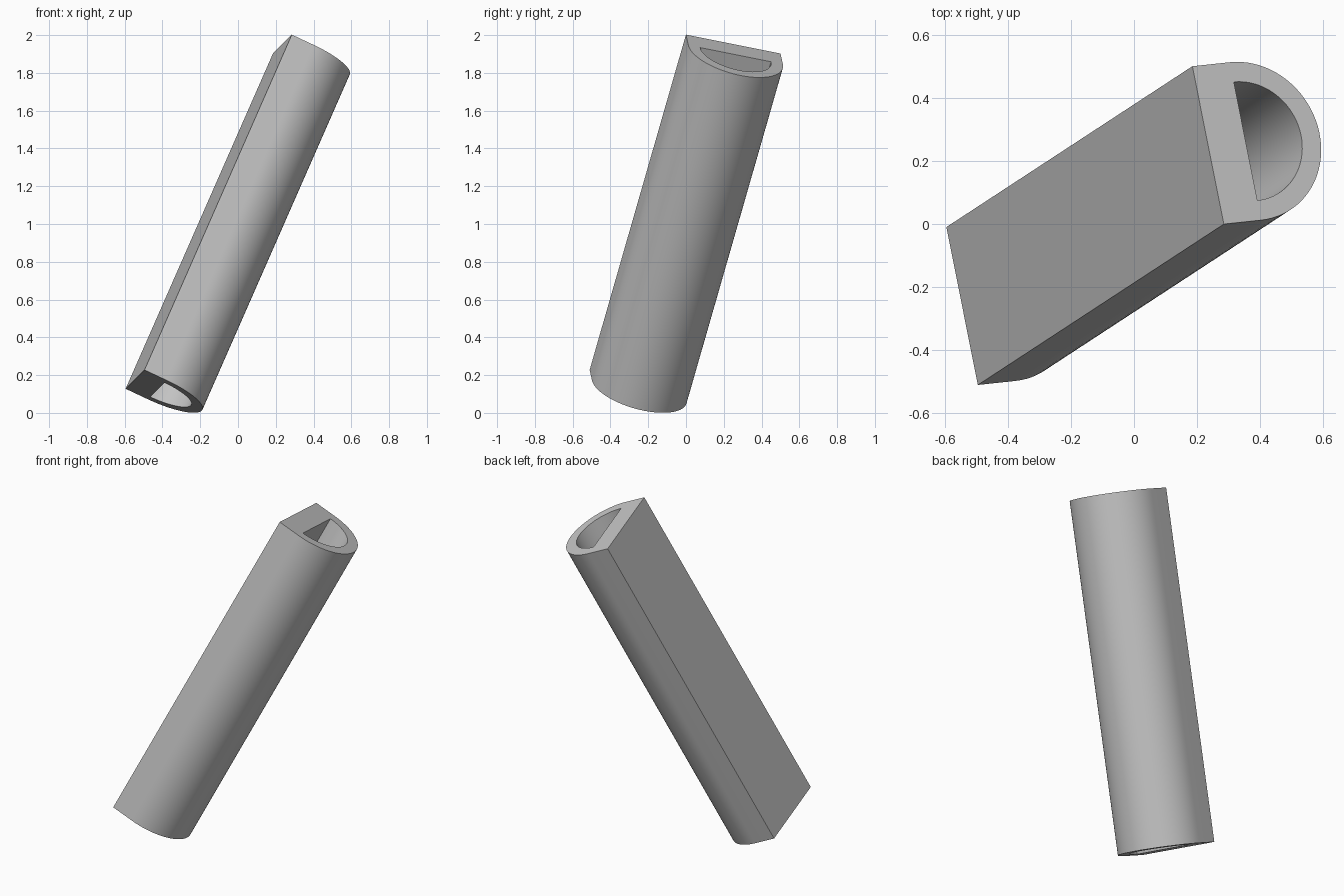
import bpy
import bmesh
import math
from mathutils import Vector, Matrix

cube = bpy.data.objects.get("Cube")
if cube:
    bpy.data.objects.remove(cube, do_unlink=True)

# Leaning frame: tube axis, width of the flat back, and bulge direction
axis = Vector((0.78, 0.51, 1.775))
length = axis.length
axis.normalize()
width = Vector((-0.10, 0.50, -0.10))
width = (width - axis * width.dot(axis)).normalized()
bulge = width.cross(axis)
base = Vector((-0.545, -0.26, 0.1775))  # middle of the flat back's lower edge

R_OUT, R_IN, DEPTH, STEPS = 0.26, 0.195, 0.132, 40


def arc(radius):
    """Half circle across the width, bulging away from the flat back."""
    angles = [math.pi * i / STEPS for i in range(STEPS + 1)]
    return [(-radius * math.cos(a), DEPTH + radius * math.sin(a)) for a in angles]


bm = bmesh.new()


def ring(points, height):
    return [bm.verts.new(base + width * p + bulge * q + axis * height) for p, q in points]


def walls(low, high):
    for i in range(len(low)):
        j = (i + 1) % len(low)
        bm.faces.new((low[i], low[j], high[j], high[i]))


# D-shaped outer wall and half-round bore
outer = arc(R_OUT) + [(R_OUT, 0), (-R_OUT, 0)]
inner = arc(R_IN)
outer_rings = [ring(outer, h) for h in (0, length)]
inner_rings = [ring(inner, h) for h in (0, length)]
walls(*outer_rings)
walls(*inner_rings)

# End rims: curved band plus the solid strip behind the bore
for o, n in zip(outer_rings, inner_rings):
    for i in range(STEPS):
        bm.faces.new((o[i], o[i + 1], n[i + 1], n[i]))
    bm.faces.new((o[-1], o[0], n[0], n[-1], o[STEPS], o[STEPS + 1]))

bmesh.ops.recalc_face_normals(bm, faces=bm.faces)
mesh = bpy.data.meshes.new("d_section_tube")
bm.to_mesh(mesh)
bm.free()

tube = bpy.data.objects.new("d_section_tube", mesh)
bpy.context.collection.objects.link(tube)

# Plain grey material
grey = bpy.data.materials.new("light grey")
grey.use_nodes = True
color = (0.55, 0.55, 0.55, 1)
grey.diffuse_color = color
grey.node_tree.nodes["Principled BSDF"].inputs["Base Color"].default_value = color
mesh.materials.append(grey)

# Smooth round walls, sharp rims and corners
bpy.ops.object.select_all(action="DESELECT")
tube.select_set(True)
bpy.context.view_layer.objects.active = tube
bpy.ops.object.shade_smooth_by_angle(angle=math.radians(30))
